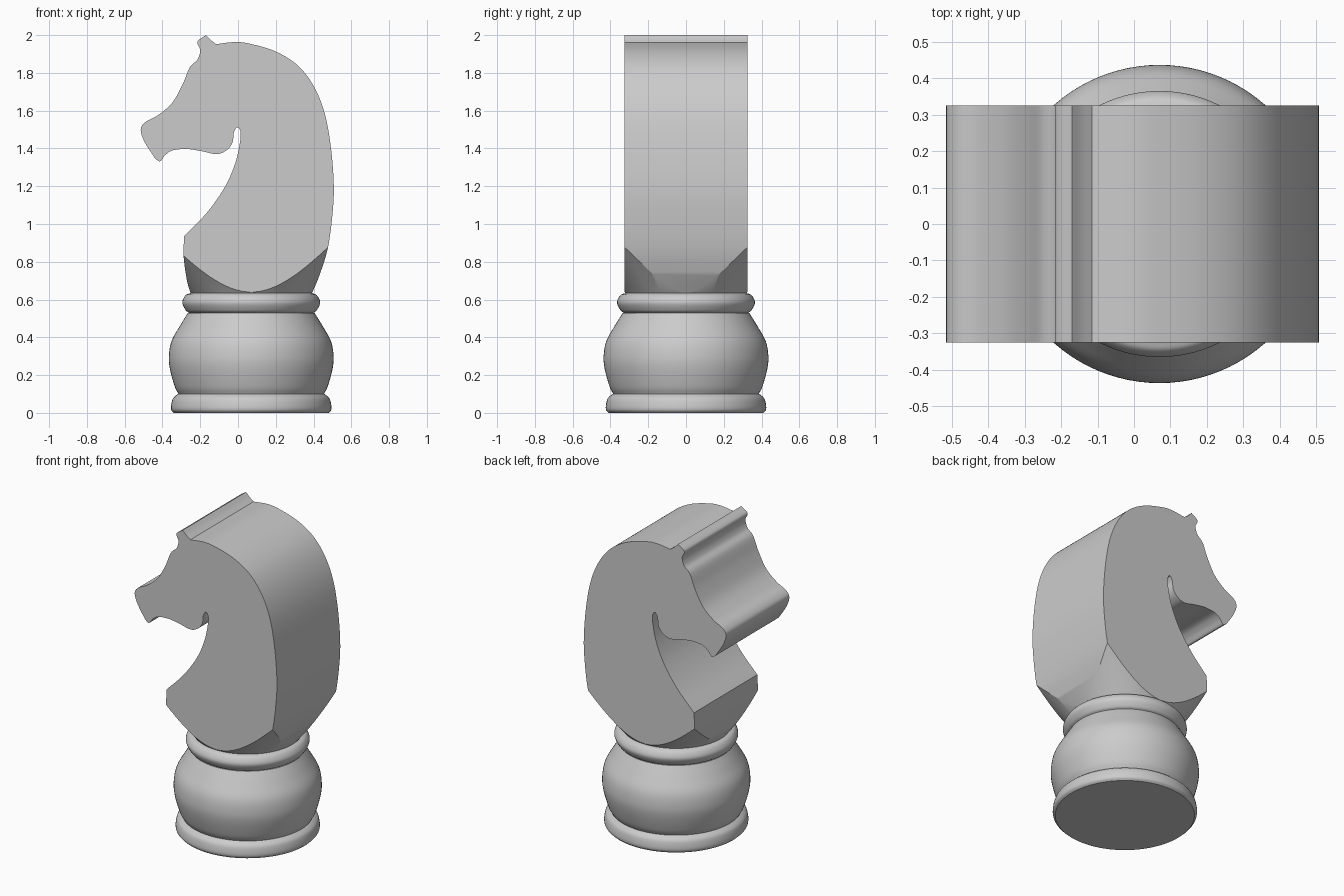
import bpy, bmesh, math
from mathutils import Vector

if "Cube" in bpy.data.objects:
    bpy.data.objects.remove(bpy.data.objects["Cube"], do_unlink=True)

AXIS_X = 0.07          # the turned base sits off the centre of the head
HALF_DEPTH = 0.325     # half thickness of the head slab

grey = bpy.data.materials.new("light grey")
grey.use_nodes = True
grey.diffuse_color = (0.6, 0.6, 0.6, 1)
grey.node_tree.nodes["Principled BSDF"].inputs["Base Color"].default_value = (0.6, 0.6, 0.6, 1)


def smooth_chain(points, steps=6):
    """Smooth curve through the points, without the last one."""
    pts = [Vector(p) / 100 for p in points]
    pts = [pts[0] * 2 - pts[1]] + pts + [pts[-1] * 2 - pts[-2]]
    result = []
    for a, b, c, d in zip(pts, pts[1:], pts[2:], pts[3:]):
        for i in range(steps):
            t = i / steps
            result.append((b * 2 + (c - a) * t + (a * 2 - b * 5 + c * 4 - d) * t * t
                           + (b * 3 - a - c * 3 + d) * t ** 3) / 2)
    return result


def add_object(name, bm):
    bmesh.ops.recalc_face_normals(bm, faces=bm.faces[:])
    mesh = bpy.data.meshes.new(name)
    bm.to_mesh(mesh)
    bm.free()
    mesh.materials.append(grey)
    obj = bpy.data.objects.new(name, mesh)
    bpy.context.collection.objects.link(obj)
    return obj


def lathe(name, profile, sides=96):
    """Closed solid turned around the base axis from (radius, height) pairs."""
    bm = bmesh.new()
    rings = [[bm.verts.new((AXIS_X + r * math.cos(math.tau * i / sides),
                            r * math.sin(math.tau * i / sides), z))
              for i in range(sides)] for r, z in profile]
    for low, high in zip(rings, rings[1:]):
        for i in range(sides):
            j = (i + 1) % sides
            bm.faces.new((low[i], low[j], high[j], high[i]))
    bm.faces.new(rings[0])
    bm.faces.new(rings[-1])
    return add_object(name, bm)


def smooth(obj):
    bpy.ops.object.select_all(action="DESELECT")
    obj.select_set(True)
    bpy.context.view_layer.objects.active = obj
    bpy.ops.object.shade_smooth_by_angle(angle=math.radians(30))


def turned(name, points):
    smooth(lathe(name, smooth_chain(points) + [Vector(points[-1]) / 100]))


# Turned base: foot ring, round body, collar
turned("foot_ring", [(41, 0), (42.3, 1.5), (42.4, 4), (41.5, 7.5), (39.5, 9.5), (38, 10.3)])
turned("round_body", [(38.5, 10), (40.5, 14), (43, 23), (43.6, 30),
                      (42.2, 38), (37.8, 46), (33.5, 53)])
turned("collar_ring", [(33, 53), (34.8, 54.5), (36.5, 58.5), (34.8, 62.2), (32, 63.5)])

# Horse head outline in hundredths, as smooth runs between sharp corners
brow_and_nose = [(-17, 200), (-21.5, 196.5), (-20, 192), (-21.5, 187), (-25.5, 183),
                 (-29.5, 173.5), (-35, 164), (-42.5, 157.5), (-49, 154), (-51.5, 150),
                 (-49.5, 143.5), (-44, 134.8)]
jaw_and_chest = [(-44, 134.8), (-41.3, 133.2), (-38.5, 136.5), (-34.5, 139), (-27, 139.7),
                 (-19, 138.5), (-11, 137), (-5.5, 139.5), (-2.8, 143.5), (-2.3, 148),
                 (-0.5, 151.2), (1.3, 149), (1, 143), (-1.5, 132),
                 (-7, 119.5), (-16.5, 106), (-28.5, 93.5)]
breast = [(-28.5, 93.5), (-28.8, 83), (-27, 70), (-25, 63)]
back_of_neck = [(39, 63), (43, 72.5), (47.5, 87), (50, 105), (50.7, 121), (49, 142),
                (45.5, 160), (39.5, 174), (31, 184.5), (19.5, 191.5), (6, 195.5),
                (-2, 196.3), (-11.5, 195.2)]
ear_back = [(-11.5, 195.2), (-14.5, 197.5), (-17, 200)]

outline = []
for run in (brow_and_nose, jaw_and_chest, breast):
    outline += smooth_chain(run)
outline.append(Vector(breast[-1]) / 100)
outline += smooth_chain(back_of_neck) + smooth_chain(ear_back)

bm = bmesh.new()
side = bm.faces.new([bm.verts.new((p.x, -HALF_DEPTH, p.y)) for p in outline])
extruded = bmesh.ops.extrude_face_region(bm, geom=[side])["geom"]
for v in extruded:
    if isinstance(v, bmesh.types.BMVert):
        v.co.y = HALF_DEPTH
head = add_object("horse_head", bm)

# Cone that tapers the foot of the head down to the collar
cutter = lathe("taper_cutter", [(0.315, 0.625), (0.325, 0.64), (1.15, 1.64), (1.15, 2.2)], 128)
cutter.hide_render = True
taper = head.modifiers.new("taper", "BOOLEAN")
taper.operation = "INTERSECT"
taper.solver = "EXACT"
taper.object = cutter
bpy.context.view_layer.objects.active = head
bpy.ops.object.modifier_apply(modifier=taper.name)
bpy.data.objects.remove(cutter, do_unlink=True)
smooth(head)
